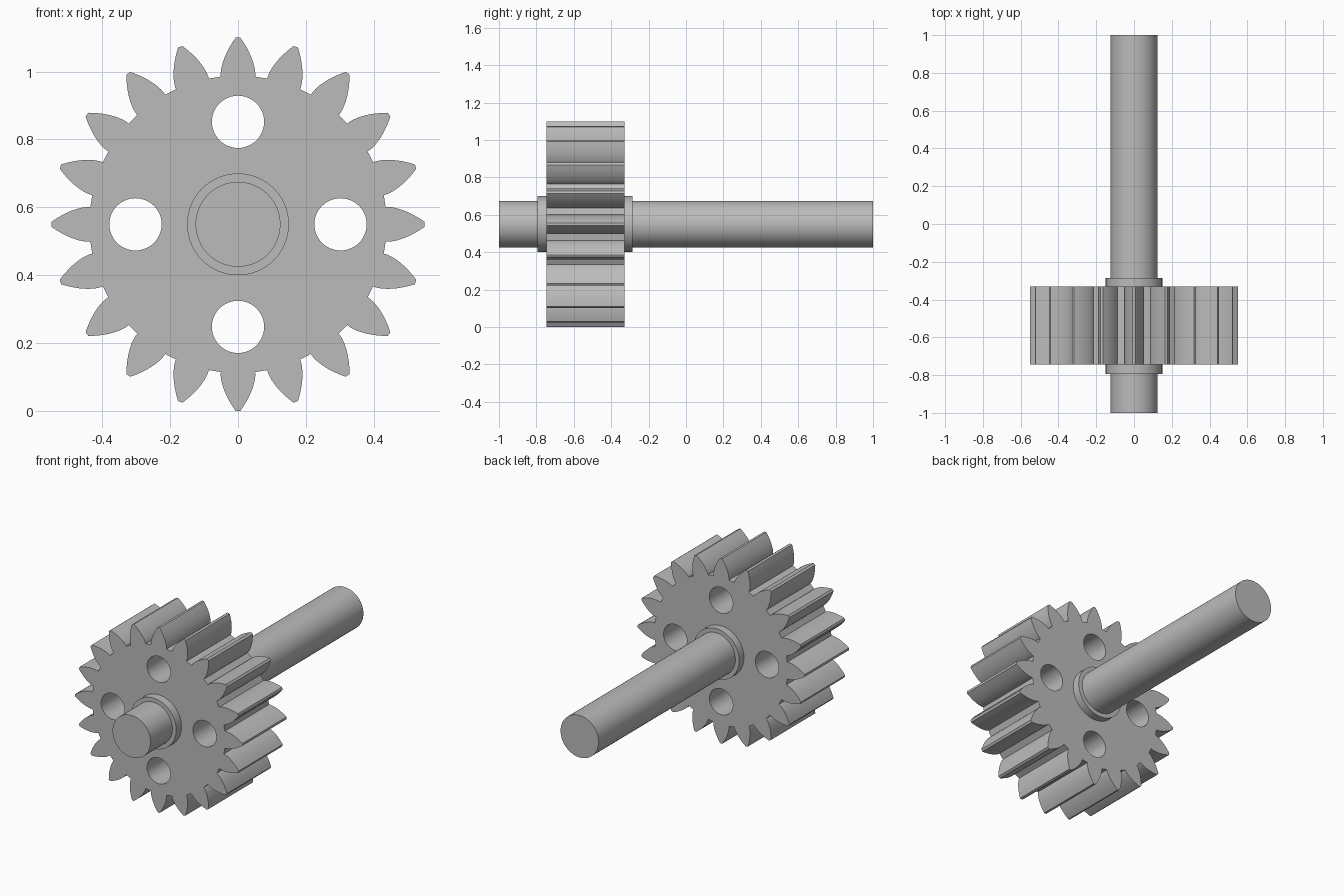
import bpy
import bmesh
from math import sin, cos, tan, acos, pi, sqrt, radians

cube = bpy.data.objects.get("Cube")
if cube:
    bpy.data.objects.remove(cube, do_unlink=True)

AXIS_Z = 0.55
TEETH = 20
TIP_R, BASE_R, ROOT_R = 0.55, 0.442, 0.438
TIP_HALF_ANGLE = 0.0125

steel = bpy.data.materials.new("steel_grey")
steel.use_nodes = True
GREY = (0.5, 0.5, 0.5, 1)
steel.diffuse_color = GREY
steel.node_tree.nodes["Principled BSDF"].inputs["Base Color"].default_value = GREY


def finish(obj):
    obj.data.materials.clear()
    obj.data.materials.append(steel)
    bpy.ops.object.select_all(action='DESELECT')
    obj.select_set(True)
    bpy.context.view_layer.objects.active = obj
    bpy.ops.object.shade_smooth_by_angle(angle=radians(30))


def rod(name, radius, y0, y1):
    bpy.ops.mesh.primitive_cylinder_add(
        vertices=64, radius=radius, depth=y1 - y0,
        location=(0, (y0 + y1) / 2, AXIS_Z), rotation=(pi / 2, 0, 0))
    obj = bpy.context.object
    obj.name = name
    finish(obj)


def involute(r):
    a = acos(min(1, BASE_R / r))
    return tan(a) - a


def gear_outline():
    # Half a tooth flank from root to tip, mirrored and repeated around
    steps = 10
    radii = [BASE_R + (TIP_R - BASE_R) * (i / steps) ** 1.5 for i in range(steps + 1)]
    flank = [(r, TIP_HALF_ANGLE + involute(TIP_R) - involute(r)) for r in radii]
    flank.insert(0, (ROOT_R, flank[0][1]))
    tooth = [(r, -a) for r, a in flank] + [(r, a) for r, a in reversed(flank)]
    return [(r * cos(a + k * 2 * pi / TEETH), r * sin(a + k * 2 * pi / TEETH))
            for k in range(TEETH) for r, a in tooth]


def circle(cx, cz, r, n=48):
    return [(cx + r * cos(2 * pi * i / n), cz + r * sin(2 * pi * i / n)) for i in range(n)]


def plate(name, loops, y0, y1):
    # Fill an outline with holes, then extrude it along the axle
    bm = bmesh.new()
    for pts in loops:
        vs = [bm.verts.new((x, y0, z + AXIS_Z)) for x, z in pts]
        for a, b in zip(vs, vs[1:] + vs[:1]):
            bm.edges.new((a, b))
    bmesh.ops.triangle_fill(bm, use_beauty=True, use_dissolve=False,
                            edges=bm.edges[:], normal=(0, -1, 0))
    ext = bmesh.ops.extrude_face_region(bm, geom=bm.faces[:], use_keep_orig=True)
    moved = [g for g in ext["geom"] if isinstance(g, bmesh.types.BMVert)]
    bmesh.ops.translate(bm, verts=moved, vec=(0, y1 - y0, 0))
    bmesh.ops.recalc_face_normals(bm, faces=bm.faces[:])
    mesh = bpy.data.meshes.new(name)
    bm.to_mesh(mesh)
    bm.free()
    obj = bpy.data.objects.new(name, mesh)
    bpy.context.collection.objects.link(obj)
    finish(obj)


# Toothed wheel with four lightening holes
holes = [circle(0.302 * cos(k * pi / 2), 0.302 * sin(k * pi / 2), 0.077) for k in range(4)]
plate("gear_wheel", [gear_outline()] + holes, -0.745, -0.33)

# Hub collar and axle
rod("hub", 0.15, -0.795, -0.285)
rod("shaft", 0.125, -1.0, 1.0)
